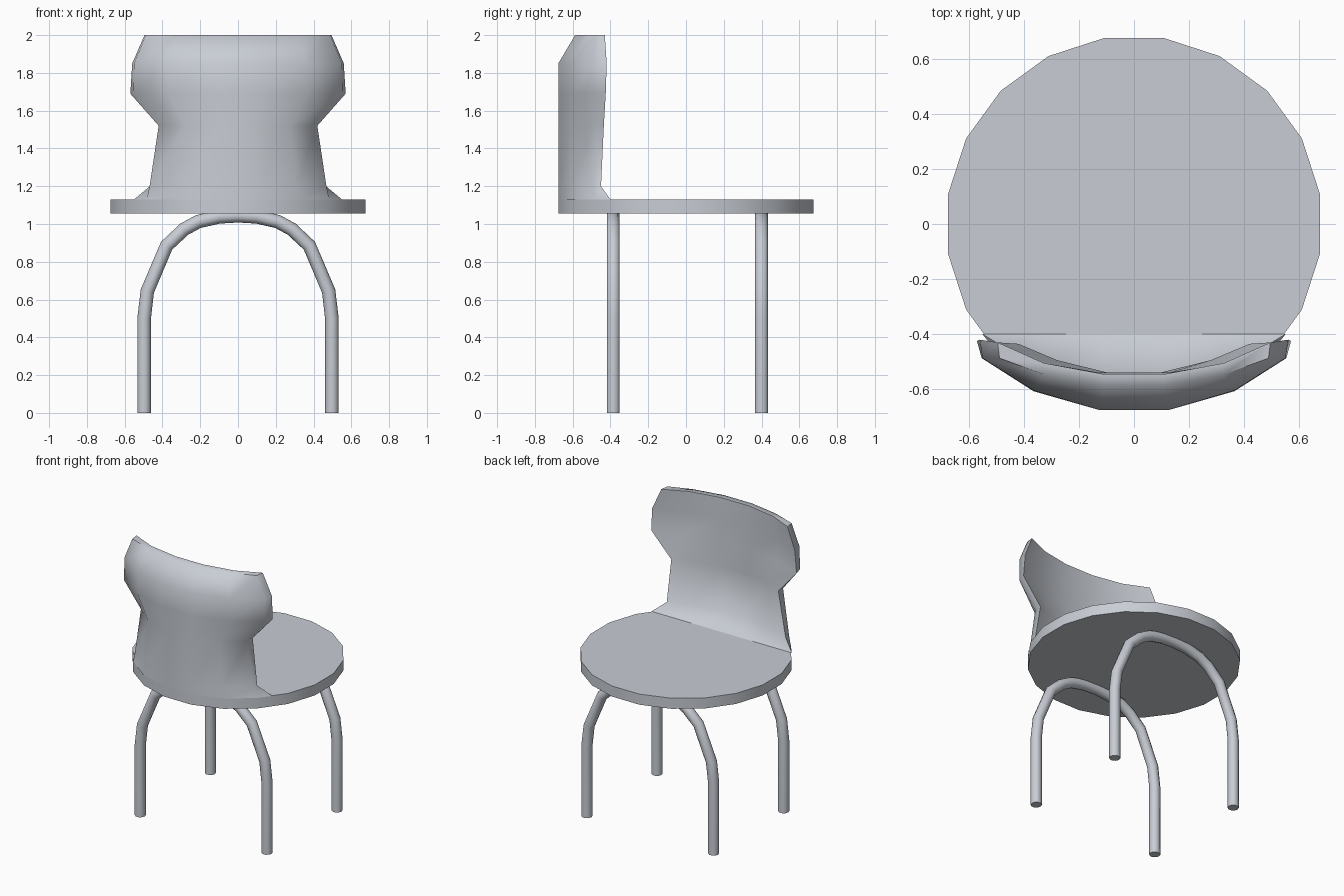
import bpy, bmesh, math
from mathutils import Vector, Matrix

if "Cube" in bpy.data.objects:
    bpy.data.objects.remove(bpy.data.objects["Cube"])

mat = bpy.data.materials.new("pale grey")
mat.diffuse_color = (0.58, 0.61, 0.66, 1)
mat.use_nodes = True
mat.node_tree.nodes["Principled BSDF"].inputs["Base Color"].default_value = mat.diffuse_color


def finish(bm, name, angle):
    bmesh.ops.recalc_face_normals(bm, faces=bm.faces)
    me = bpy.data.meshes.new(name)
    bm.to_mesh(me)
    bm.free()
    me.materials.append(mat)
    me.shade_smooth()
    me.set_sharp_from_angle(angle=math.radians(angle))
    ob = bpy.data.objects.new(name, me)
    bpy.context.collection.objects.link(ob)
    return ob


# Seat: 20-sided disc with flat sides facing the axes
bm = bmesh.new()
bmesh.ops.create_cone(bm, cap_ends=True, segments=20, radius1=0.684, radius2=0.684,
                      depth=0.075,
                      matrix=Matrix.Translation((0, 0, 1.0925)) @ Matrix.Rotation(math.radians(9), 4, 'Z'))
# turn to the exact orientation: two vertices share the largest y
top = max(v.co.y for v in bm.verts)
if top > 0.68:
    bmesh.ops.rotate(bm, verts=bm.verts, matrix=Matrix.Rotation(math.radians(9), 3, 'Z'))
finish(bm, "seat", 30)

# Backrest rows: z, half width, then y at centre, middle and end columns
outer = [
    (1.13, 0.484, -0.676, -0.61, -0.484),
    (1.20, 0.468, -0.676, -0.61, -0.486),
    (1.52, 0.42, -0.676, -0.61, -0.488),
    (1.69, 0.553, -0.676, -0.607, -0.487),
    (1.85, 0.55, -0.676, -0.605, -0.487),
    (2.00, 0.488, -0.587, -0.548, -0.487),
]
inner = [
    (2.00, 0.495, -0.545, -0.505, -0.43),
    (1.85, 0.56, -0.54, -0.50, -0.42),
    (1.69, 0.57, -0.54, -0.50, -0.425),
    (1.52, 0.42, -0.54, -0.495, -0.435),
    (1.20, 0.466, -0.54, -0.505, -0.45),
    (1.13, 0.55, -0.40, -0.40, -0.40),
]
bm = bmesh.new()
rows = []
for z, w, yc, ym, ye in outer + inner:
    half = [(0.223 * w, yc), (0.66 * w, ym), (w, ye)]
    pts = [(-x, y) for x, y in reversed(half)] + half
    rows.append([bm.verts.new((x, y, z)) for x, y in pts])
for a, b in zip(rows, rows[1:]):
    for i in range(5):
        bm.faces.new((a[i], a[i + 1], b[i + 1], b[i]))
n = len(outer)
for end in (0, 5):  # side edges
    for k in range(n - 1):
        bm.faces.new((rows[k][end], rows[k + 1][end], rows[-2 - k][end], rows[-1 - k][end]))
finish(bm, "backrest", 65)

# Legs: two tube arches
half = [(0.497, 0), (0.497, 0.5), (0.48, 0.645), (0.378, 0.885), (0.285, 0.972),
        (0.21, 1.013), (0.1, 1.038)]
path = [Vector((-x, 0, z)) for x, z in half] + [Vector((0, 0, 1.044))] + \
       [Vector((x, 0, z)) for x, z in reversed(half)]


def arch(name, y, r=0.036, sides=10):
    bm = bmesh.new()
    rings = []
    for i, p in enumerate(path):
        t = Vector((0, 0, 0))
        if i > 0:
            t += (p - path[i - 1]).normalized()
        if i < len(path) - 1:
            t += (path[i + 1] - p).normalized()
        t.normalize()
        nrm = Vector((-t.z, 0, t.x))
        ring = []
        for s in range(sides):
            a = 2 * math.pi * s / sides
            ring.append(bm.verts.new(p + nrm * r * math.cos(a) + Vector((0, y + r * math.sin(a), 0))))
        rings.append(ring)
    for a, b in zip(rings, rings[1:]):
        for s in range(sides):
            q = (s + 1) % sides
            bm.faces.new((a[s], a[q], b[q], b[s]))
    bm.faces.new(rings[0])
    bm.faces.new(rings[-1])
    finish(bm, name, 45)


arch("front_leg_arch", -0.385)
arch("rear_leg_arch", 0.4)
